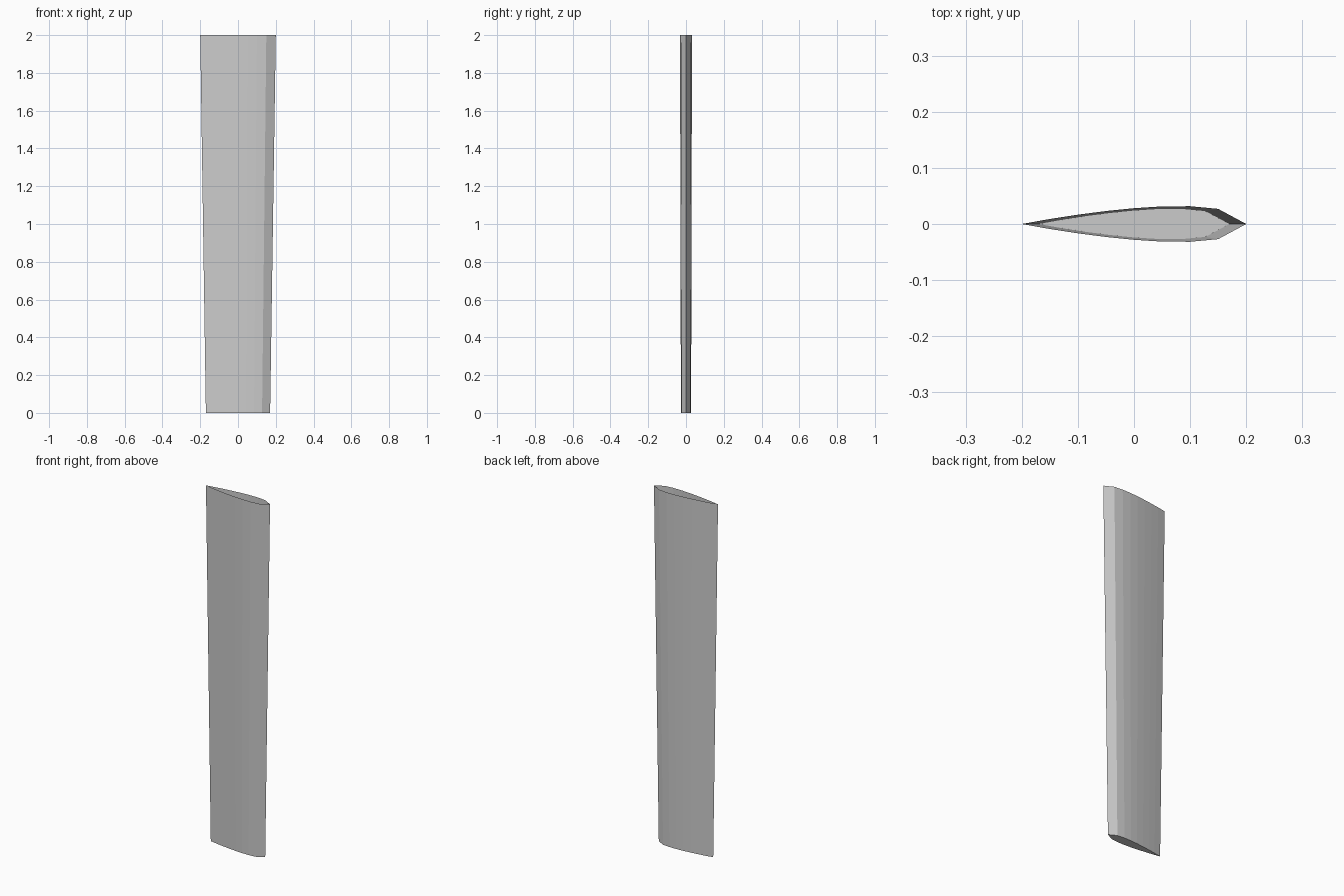
import bpy, bmesh

if "Cube" in bpy.data.objects:
    bpy.data.objects.remove(bpy.data.objects["Cube"])

STEPS = 8        # flat facets per side
THICK = 0.16     # thickness relative to chord


def half_thickness(t):
    """Symmetric airfoil half thickness at chord fraction t (0 = nose)."""
    return 5 * THICK * (0.2969 * t**0.5 - 0.126 * t - 0.3516 * t**2
                        + 0.2843 * t**3 - 0.1036 * t**4)


def ring(bm, chord, z):
    ts = [i / STEPS for i in range(STEPS + 1)]
    upper = [(t, half_thickness(t)) for t in ts[:-1]] + [(1.0, 0.0)]
    lower = [(t, -y) for t, y in upper[-2:0:-1]]
    return [bm.verts.new(((0.5 - t) * chord, y * chord, z)) for t, y in upper + lower]


# Tapered blade shell, closed at the bottom and open at the top
bm = bmesh.new()
bottom = ring(bm, 0.34, 0.0)
top = ring(bm, 0.40, 2.0)
n = len(bottom)
for i in range(n):
    j = (i + 1) % n
    bm.faces.new((bottom[i], bottom[j], top[j], top[i]))
bm.faces.new(bottom[::-1])
bmesh.ops.recalc_face_normals(bm, faces=bm.faces)

mesh = bpy.data.meshes.new("blade")
bm.to_mesh(mesh)
bm.free()
bpy.context.collection.objects.link(bpy.data.objects.new("blade", mesh))
